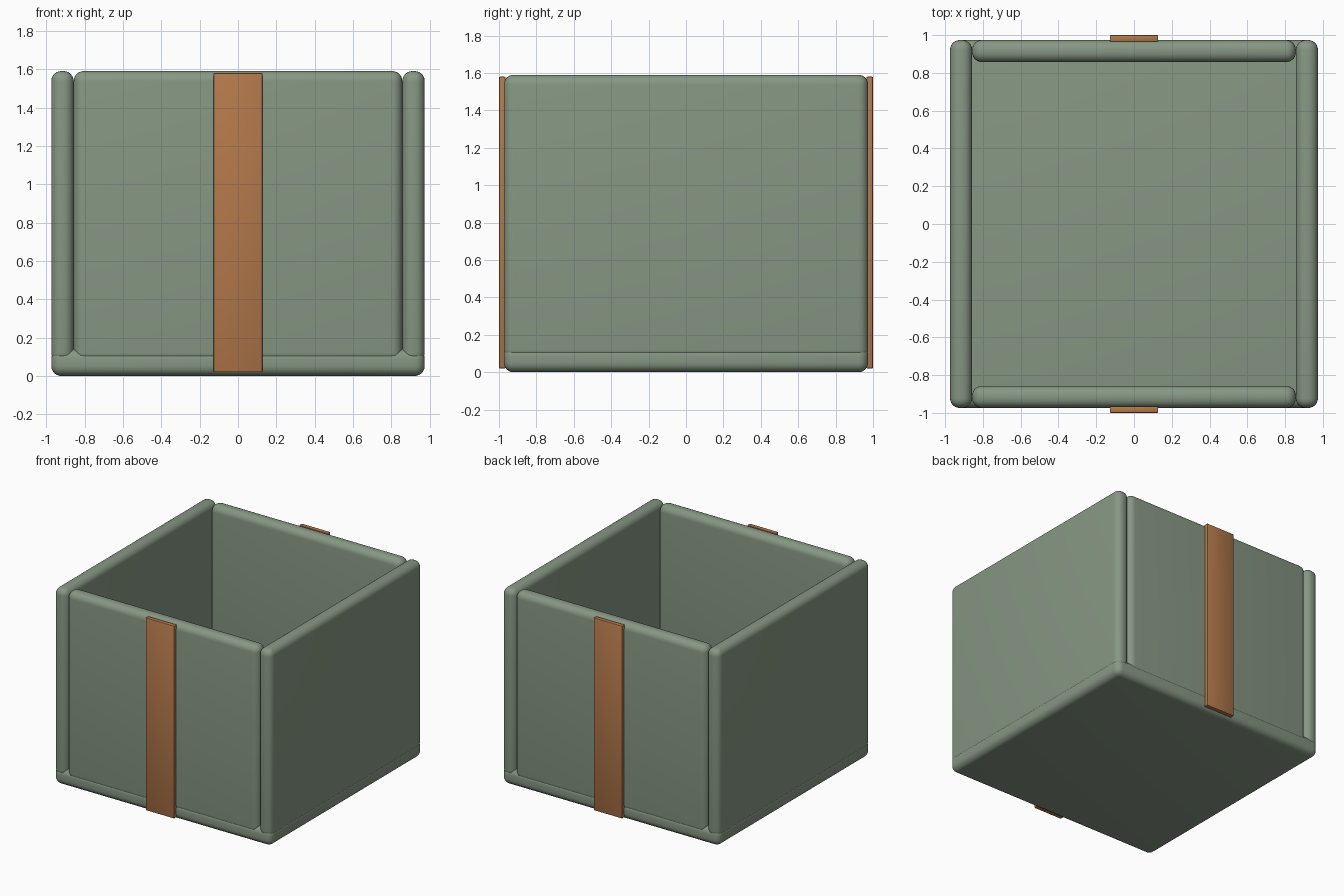
import bpy, math

if "Cube" in bpy.data.objects:
    bpy.data.objects.remove(bpy.data.objects["Cube"])


def material(name, color):
    m = bpy.data.materials.new(name)
    m.diffuse_color = color
    m.use_nodes = True
    m.node_tree.nodes["Principled BSDF"].inputs["Base Color"].default_value = m.diffuse_color
    return m


green = material("sage_green", (0.24, 0.31, 0.23, 1))
tan = material("tan_leather", (0.45, 0.19, 0.07, 1))


def panel(name, lo, hi, radius, segments, mat):
    """Rounded box spanning lo to hi."""
    bpy.ops.mesh.primitive_cube_add(size=1, location=[(a + b) / 2 for a, b in zip(lo, hi)])
    ob = bpy.context.object
    ob.name = name
    ob.scale = [b - a for a, b in zip(lo, hi)]
    bpy.ops.object.transform_apply(location=False, rotation=False, scale=True)
    bev = ob.modifiers.new("rounded_edges", 'BEVEL')
    bev.width = radius
    bev.segments = segments
    bpy.ops.object.modifier_apply(modifier=bev.name)
    bpy.ops.object.shade_smooth_by_angle(angle=math.radians(35))
    ob.data.materials.append(mat)
    return ob


OUT, INN, TOP = 0.974, 0.857, 1.59   # outer face, inner face, rim height
BASE = 0.07                          # walls sink slightly into the floor
R = 0.052

# Floor slab
panel("floor", (-OUT, -OUT, 0), (OUT, OUT, 0.14), R, 6, green)

# Side walls run full depth
for name, s in (("left_wall", -1), ("right_wall", 1)):
    x0, x1 = sorted((s * INN, s * OUT))
    panel(name, (x0, -OUT, BASE), (x1, OUT, TOP), R, 6, green)

# Front and back walls fit between them, each with a vertical strap
for name, s in (("front", -1), ("back", 1)):
    y0, y1 = sorted((s * INN, s * OUT))
    panel(name + "_wall", (-INN, y0, BASE), (INN, y1, TOP), R, 6, green)
    y0, y1 = sorted((s * 0.965, s * 1.0))
    panel(name + "_strap", (-0.128, y0, 0.02), (0.128, y1, 1.58), 0.006, 2, tan)
